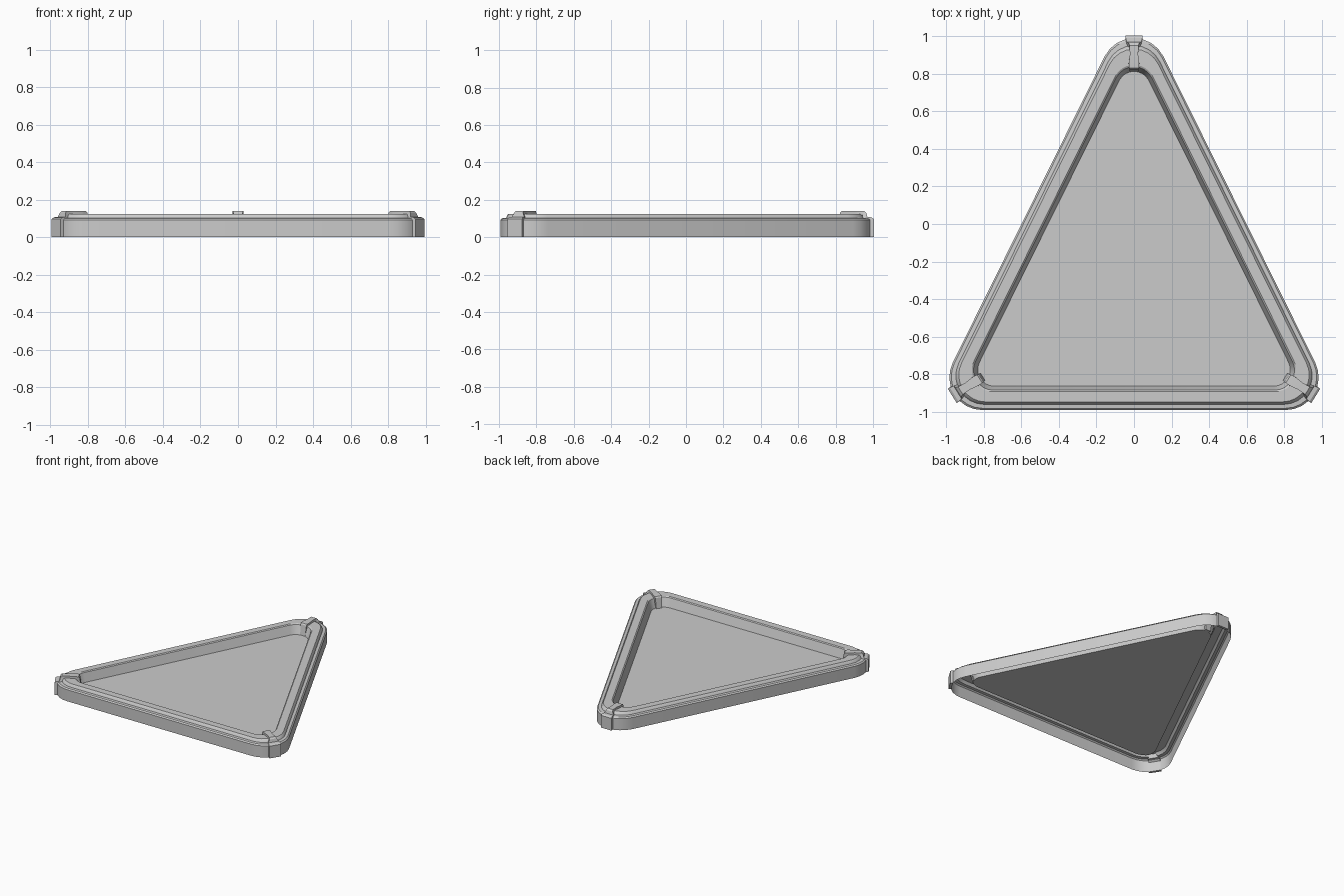
import bpy, bmesh, math
from mathutils import Vector

if "Cube" in bpy.data.objects:
    bpy.data.objects.remove(bpy.data.objects["Cube"])

# Sharp guide triangle (counter-clockwise) that all rounded rings are inset from
BASE_Y, APEX_Y, HALF_W = -0.992, 1.21, 1.092
TRI = [Vector((0, APEX_Y)), Vector((-HALF_W, BASE_Y)), Vector((HALF_W, BASE_Y))]
SEGS = 8

CORNERS = []
for i, v in enumerate(TRI):
    a = (TRI[i - 1] - v).normalized()
    b = (TRI[(i + 1) % 3] - v).normalized()
    CORNERS.append((v, (a + b).normalized(), a.angle(b) / 2))


def ring(inset, radius):
    """Rounded triangle at a given inset and corner radius."""
    pts = []
    for v, inward, half in CORNERS:
        c = v + inward * ((inset + radius) / math.sin(half))
        mid = math.atan2(-inward.y, -inward.x)
        sweep = math.pi / 2 - half
        for k in range(SEGS + 1):
            t = mid - sweep + 2 * sweep * k / SEGS
            pts.append((c.x + radius * math.cos(t), c.y + radius * math.sin(t)))
    return pts


def finish(name, bm):
    me = bpy.data.meshes.new(name)
    bm.to_mesh(me)
    bm.free()
    ob = bpy.data.objects.new(name, me)
    bpy.context.collection.objects.link(ob)
    bpy.ops.object.select_all(action='DESELECT')
    ob.select_set(True)
    bpy.context.view_layer.objects.active = ob
    bpy.ops.object.shade_smooth_by_angle(angle=math.radians(25))
    return ob


# Frame shell: outer wall, ledge, raised rim, inner slope (inset, radius, z)
PROFILE = [(0, .175, 0), (0, .175, .092), (.009, .168, .101), (.030, .152, .103),
           (.036, .148, .117), (.043, .144, .125), (.098, .112, .125),
           (.106, .106, .119), (.127, .088, .05)]
bm = bmesh.new()
loops = [[bm.verts.new((x, y, z)) for x, y in ring(d, r)] for d, r, z in PROFILE]
for lo, hi in zip(loops, loops[1:]):
    n = len(lo)
    for i in range(n):
        j = (i + 1) % n
        bm.faces.new((lo[i], lo[j], hi[j], hi[i]))
finish("frame", bm)

# Recessed flat panel
bm = bmesh.new()
bm.faces.new([bm.verts.new((x, y, .05)) for x, y in ring(.127, .088)])
finish("panel", bm)

# Corner straps wrapping over the frame (distance in, z, half width, thickness dx, dz)
STRAP = [(0, 0, .045, .02, 0), (0, .097, .045, .02, -.02), (.012, .106, .044, .02, -.02),
         (.034, .108, .040, .02, -.02), (.040, .130, .028, .02, -.02),
         (.052, .141, .024, .01, -.022), (.100, .141, .022, 0, -.022),
         (.150, .141, .028, -.005, -.022), (.172, .139, .026, -.015, -.022),
         (.180, .130, .025, -.02, -.02), (.192, .05, .022, -.02, 0)]
for name, (v, inward, half) in zip(("apex", "left", "right"), CORNERS):
    tip = v + inward * (.175 / math.sin(half) - .175 - .013)
    side = Vector((-inward.y, inward.x))
    bm = bmesh.new()
    rows = []
    for d, z, w, dx, dz in STRAP:
        row = []
        for dd, zz, s in ((d, z, w), (d, z, -w), (d + dx, z + dz, -w), (d + dx, z + dz, w)):
            p = tip + inward * dd + side * s
            row.append(bm.verts.new((p.x, p.y, zz)))
        rows.append(row)
    for r0, r1 in zip(rows, rows[1:]):
        for i in range(4):
            j = (i + 1) % 4
            bm.faces.new((r0[i], r0[j], r1[j], r1[i]))
    bm.faces.new(rows[0])
    bm.faces.new(rows[-1])
    bmesh.ops.recalc_face_normals(bm, faces=bm.faces)
    finish(name + "_corner_strap", bm)
